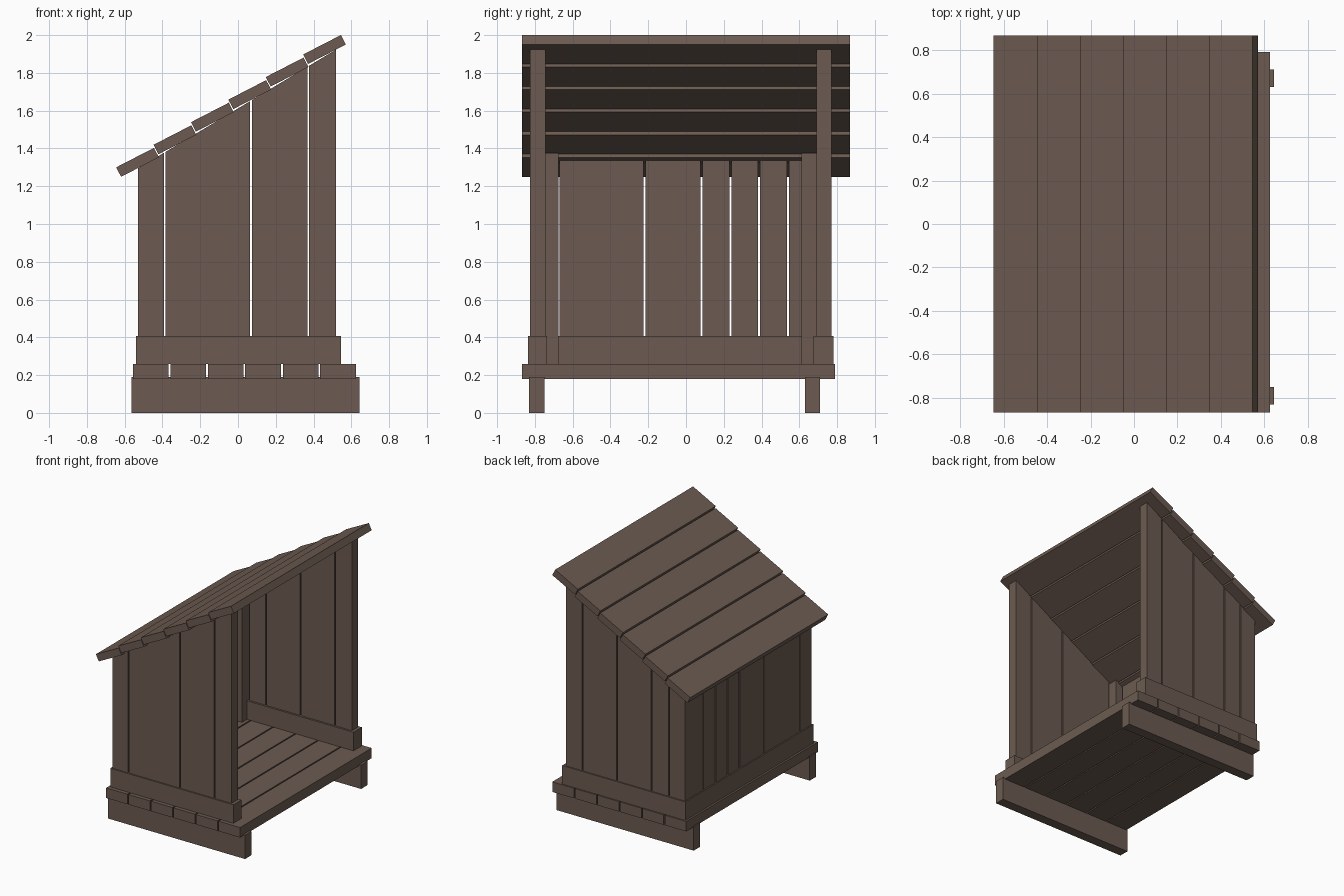
import bpy

if "Cube" in bpy.data.objects:
    bpy.data.objects.remove(bpy.data.objects["Cube"])

wood = bpy.data.materials.new("weathered brown wood")
wood.diffuse_color = (0.150, 0.105, 0.082, 1)
wood.use_nodes = True
wood.node_tree.nodes["Principled BSDF"].inputs["Base Color"].default_value = wood.diffuse_color


def prism(name, profile, y0, y1):
    """Extrude an (x, z) profile with counter-clockwise points along y."""
    n = len(profile)
    verts = [(x, y0, z) for x, z in profile] + [(x, y1, z) for x, z in profile]
    faces = [tuple(range(n)), tuple(reversed(range(n, 2 * n)))]
    faces += [(i, i + n, (i + 1) % n + n, (i + 1) % n) for i in range(n)]
    mesh = bpy.data.meshes.new(name)
    mesh.from_pydata(verts, [], faces)
    mesh.materials.append(wood)
    ob = bpy.data.objects.new(name, mesh)
    bpy.context.collection.objects.link(ob)
    return ob


def box(name, x0, x1, y0, y1, z0, z1):
    return prism(name, [(x0, z0), (x1, z0), (x1, z1), (x0, z1)], y0, y1)


def spans(edges, gap=0.01):
    """Plank start/end pairs with a narrow gap at each inner edge."""
    last = len(edges) - 2
    for i in range(len(edges) - 1):
        yield (edges[i] + (gap / 2 if i else 0),
               edges[i + 1] - (gap / 2 if i < last else 0))


def roof_under(x):
    return 1.24 + 0.6 * (x + 0.62)


# skids under the floor
box("skid_front", -0.565, 0.643, -0.83, -0.75, 0, 0.19)
box("skid_back", -0.565, 0.643, 0.63, 0.71, 0, 0.19)

# floor planks
for a, b in spans([-0.555, -0.362, -0.165, 0.033, 0.232, 0.43, 0.625]):
    box("floor_plank", a, b, -0.867, 0.79, 0.18, 0.26)

# side walls, cut to the roof slope
walls = (
    ("front_wall_plank", -0.825, -0.745, [-0.53, -0.388, 0.068, 0.372, 0.52]),
    ("back_wall_plank", 0.69, 0.77, [-0.53, -0.388, -0.235, 0.068, 0.372, 0.52]),
)
for name, y0, y1, edges in walls:
    for a, b in spans(edges):
        prism(name, [(a, 0.26), (b, 0.26), (b, roof_under(b)), (a, roof_under(a))], y0, y1)

# rear wall planks, low side
for a, b in spans([-0.745, -0.675, -0.22, 0.082, 0.235, 0.387, 0.54, 0.69]):
    prism("rear_plank", [(-0.53, 0.26), (-0.45, 0.26), (-0.45, roof_under(-0.45)),
                         (-0.53, roof_under(-0.53))], a, b)

# inner corner posts
for y0, y1 in ((-0.745, -0.675), (0.612, 0.69)):
    prism("corner_post", [(-0.45, 0.26), (-0.393, 0.26), (-0.393, roof_under(-0.393)),
                          (-0.45, roof_under(-0.45))], y0, y1)

# sill boards around the foot of the walls
box("front_sill", -0.54, 0.545, -0.836, -0.735, 0.26, 0.408)
box("back_sill", -0.54, 0.545, 0.675, 0.78, 0.26, 0.408)
box("rear_sill", -0.54, -0.44, -0.735, 0.675, 0.26, 0.408)

# overlapping roof planks, each tilted a little flatter than the roof line
for i in range(6):
    x, z = -0.645 + 0.198 * i, 1.30 + 0.1195 * i
    prism("roof_plank", [(x, z), (x + 0.026, z - 0.05), (x + 0.226, z + 0.053),
                         (x + 0.2, z + 0.103)][::1], -0.867, 0.867)

# make every face point outward
import bmesh
for ob in bpy.data.objects:
    bm = bmesh.new()
    bm.from_mesh(ob.data)
    bmesh.ops.recalc_face_normals(bm, faces=bm.faces)
    bm.to_mesh(ob.data)
    bm.free()
